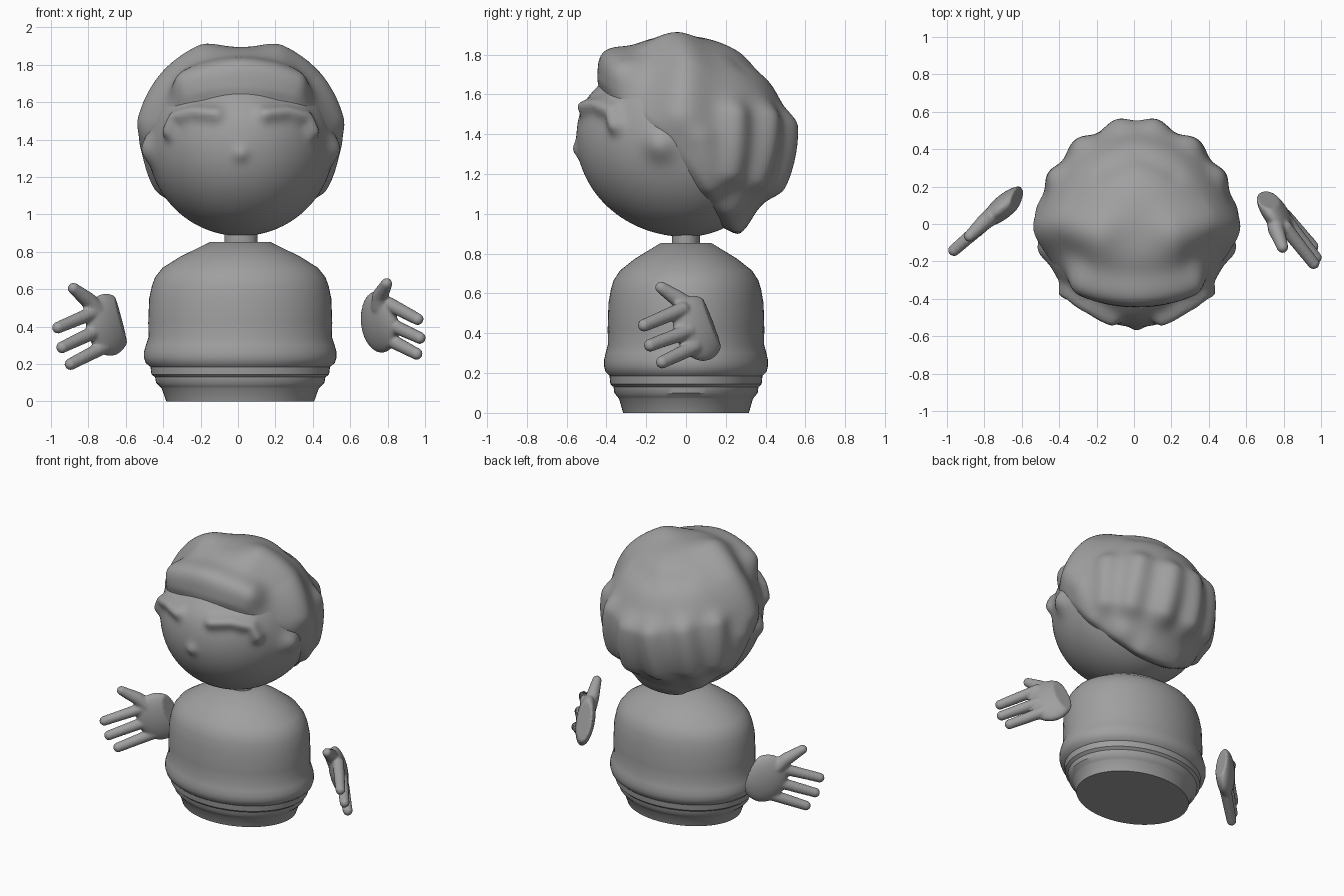
import bpy, bmesh, math
from mathutils import Vector, Matrix

cube = bpy.data.objects.get("Cube")
if cube:
    bpy.data.objects.remove(cube, do_unlink=True)

GREY = (0.35, 0.35, 0.35, 1)
mat = bpy.data.materials.new("plain grey")
mat.use_nodes = True
mat.diffuse_color = GREY
mat.node_tree.nodes["Principled BSDF"].inputs["Base Color"].default_value = GREY


def make(name, bm, angle=180):
    bmesh.ops.recalc_face_normals(bm, faces=bm.faces)
    mesh = bpy.data.meshes.new(name)
    bm.to_mesh(mesh)
    bm.free()
    mesh.materials.append(mat)
    obj = bpy.data.objects.new(name, mesh)
    bpy.context.collection.objects.link(obj)
    bpy.ops.object.select_all(action="DESELECT")
    obj.select_set(True)
    bpy.context.view_layer.objects.active = obj
    bpy.ops.object.shade_smooth_by_angle(angle=math.radians(angle))
    return obj


def lathe(name, profile, x, depth, angle, sides=64):
    """Closed oval solid turned from (radius, height) points."""
    bm = bmesh.new()
    rings = []
    for r, z in profile:
        turn = [2 * math.pi * i / sides for i in range(sides)]
        rings.append([bm.verts.new((x + r * math.cos(a), depth * r * math.sin(a), z)) for a in turn])
    for low, high in zip(rings, rings[1:]):
        for i in range(sides):
            j = (i + 1) % sides
            bm.faces.new((low[i], low[j], high[j], high[i]))
    bm.faces.new(rings[0])
    bm.faces.new(rings[-1])
    return make(name, bm, angle)


# Body with a belt roll and folds below it, and the neck
lathe("body", [(.395, 0), (.42, .07), (.43, .08), (.45, .1), (.455, .13), (.475, .145),
               (.48, .185), (.505, .205), (.515, .235), (.515, .265), (.505, .3), (.49, .345),
               (.492, .42), (.487, .55), (.472, .62), (.455, .665), (.415, .715),
               (.32, .775), (.16, .853)], .012, .8, 35)
lathe("neck", [(.088, .82), (.088, .95)], .015, .8, 35)

# Head: radial shapes around one centre, raised along soft strands
CENTRE = Vector((.015, 0, 1.385))


def strand(points, height, width, mirror=True):
    """Raised ridge along a path of directions, optionally on both sides."""
    paths = [[Vector(p).normalized() for p in points]]
    if mirror:
        paths.append([Vector((-p.x, p.y, p.z)) for p in paths[0]])
    return [(p, height, width) for p in paths]


def gap(d, path):
    best = (d - path[0]).length
    for a, b in zip(path, path[1:]):
        ab = b - a
        t = max(0, min(1, (d - a).dot(ab) / ab.length_squared))
        best = min(best, (d - a - ab * t).length)
    return best


def raised(d, strands):
    return sum(h * math.exp(-(gap(d, p) / w) ** 2) for p, h, w in strands)


face_marks = (
    strand([(.13, -.5, .15), (.25, -.45, .165), (.35, -.37, .13), (.39, -.36, .06)], .045, .075)
    + strand([(0, -.55, -.06)], .022, .07, False)                       # nose
    + strand([(.54, -.14, -.04)], .045, .15)                            # ears
    + strand([(-.2, -.42, .28), (.2, -.42, .28)], -.03, .2, False))     # forehead dip

locks = (
    strand([(-.32, -.36, .36), (0, -.41, .42), (.32, -.36, .36)], .09, .2, False)
    + strand([(-.2, -.2, .48), (.2, -.2, .48)], .02, .2, False)
    + strand([(.22, -.05, .5), (.42, 0, .38), (.54, -.02, .13)], .06, .23)
    + strand([(.5, .08, -.02), (.46, .12, -.25)], .03, .16)
    + strand([(.1, .56, .05), (.12, .5, -.25)], .065, .18)
    + strand([(.33, .48, .1), (.34, .4, -.22)], .055, .17)
    + strand([(.48, .28, .12), (.46, .25, -.18)], .045, .15)
    + strand([(-.12, .25, -.46), (.12, .25, -.46)], .05, .2, False)
    + strand([(.3, .25, -.38)], .03, .17)
    + strand([(-.2, .3, .4), (0, .36, .34), (.2, .3, .4)], -.015, .15, False))


def skin_radius(d):
    depth = .55 if d.y < 0 else .47
    base = 1 / math.sqrt((d.x / .5) ** 2 + (d.y / depth) ** 2 + (d.z / .5) ** 2)
    return base + raised(d, face_marks)


def hair_radius(d):
    p = d * .52
    t = p.y + p.z * (1.3 if p.z > 0 else .7) + .12
    t = max(0, min(1, (t + .07) / .13))
    t = t * t * (3 - 2 * t)
    return (skin_radius(d) - .03) * (1 - t) + (.505 + raised(d, locks)) * t


def blob(name, radius):
    bm = bmesh.new()
    bmesh.ops.create_icosphere(bm, subdivisions=6, radius=1)
    for v in bm.verts:
        d = v.co.normalized()
        v.co = CENTRE + d * radius(d)
    return make(name, bm)


blob("face", skin_radius)
blob("hair", hair_radius)


# Hands: flat palm cut off at the wrist, three fingers and a thumb fused together
def capsule(bm, a, b, ra, rb):
    steps = 10
    for i in range(steps + 1):
        t = i / steps
        bmesh.ops.create_icosphere(bm, subdivisions=2, radius=ra + (rb - ra) * t,
                                   matrix=Matrix.Translation(a.lerp(b, t)))


def hand(name, palm, fingers, thumb):
    palm = Vector(palm)
    fingers = [(Vector(a), Vector(b)) for a, b in fingers]
    thumb = [Vector(p) for p in thumb]
    along = sum((b - a for a, b in fingers), Vector()).normalized()
    across = fingers[0][0] - fingers[-1][0]
    flat = along.cross(across).normalized()
    across = flat.cross(along)
    axes = Matrix((along * .145, across * .17, flat * .06)).transposed().to_4x4()
    bm = bmesh.new()
    bmesh.ops.create_icosphere(bm, subdivisions=4, radius=1, matrix=Matrix.Translation(palm) @ axes)
    normal = (-along - flat).normalized()
    cut = bmesh.ops.bisect_plane(bm, geom=bm.verts[:] + bm.edges[:] + bm.faces[:],
                                 plane_co=palm + normal * .07, plane_no=normal, clear_outer=True)
    rim = [e for e in cut["geom_cut"] if isinstance(e, bmesh.types.BMEdge)]
    bmesh.ops.edgeloop_fill(bm, edges=rim)
    for a, b in fingers:
        capsule(bm, a, b, .04, .034)
    capsule(bm, palm.lerp(thumb[0], .6), thumb[0], .05, .045)
    capsule(bm, thumb[0], thumb[1], .045, .032)
    obj = make(name, bm)
    fuse = obj.modifiers.new("fuse", "REMESH")
    fuse.mode = "VOXEL"
    fuse.voxel_size = .009
    fuse.use_smooth_shade = True
    soften = obj.modifiers.new("soften", "SMOOTH")
    soften.factor = .5
    soften.iterations = 5


hand("left_hand", (.755, .06, .425),
     [((.81, -.02, .52), (.96, -.21, .44)),
      ((.82, .01, .41), (.972, -.18, .34)),
      ((.81, .04, .33), (.955, -.12, .255))],
     [(.76, -.03, .565), (.795, -.125, .63)])
hand("right_hand", (-.695, .095, .41),
     [((-.76, .035, .48), (-.962, -.14, .395)),
      ((-.75, .045, .38), (-.94, -.12, .29)),
      ((-.72, .07, .29), (-.895, -.08, .2))],
     [(-.8, .01, .54), (-.88, -.065, .605)])
